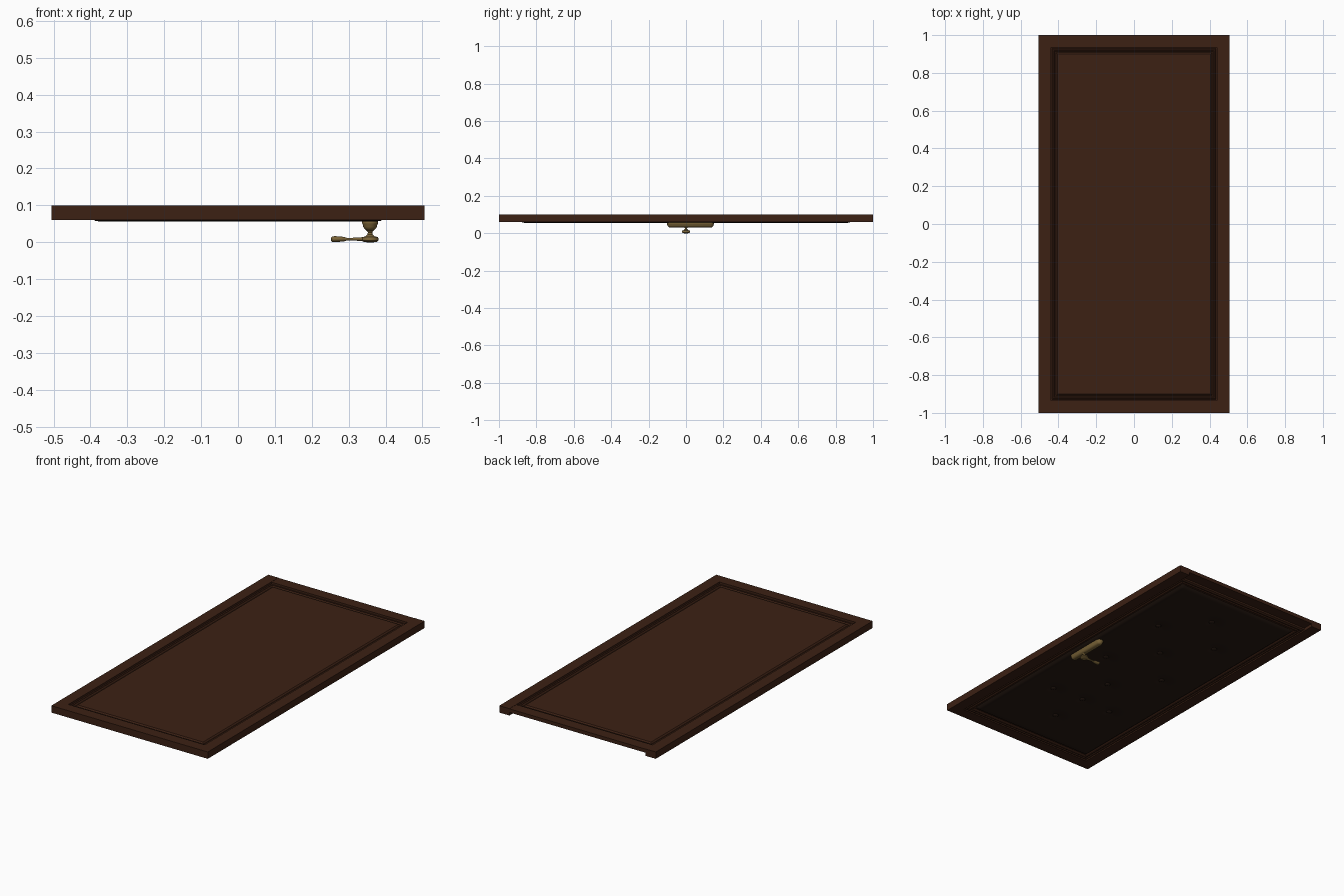
import bpy, bmesh, math
from mathutils import Vector

if "Cube" in bpy.data.objects:
    bpy.data.objects.remove(bpy.data.objects["Cube"])


def material(name, rgb):
    m = bpy.data.materials.new(name)
    m.diffuse_color = (*rgb, 1)
    m.use_nodes = True
    m.node_tree.nodes["Principled BSDF"].inputs["Base Color"].default_value = m.diffuse_color
    return m


WOOD = material("dark_wood", (0.045, 0.015, 0.007))
LEATHER = material("dark_leather", (0.02, 0.01, 0.006))
BRASS = material("brass", (0.2, 0.13, 0.04))


def finish(name, bm, mat, smooth=None):
    bmesh.ops.recalc_face_normals(bm, faces=bm.faces)
    me = bpy.data.meshes.new(name)
    bm.to_mesh(me)
    bm.free()
    me.materials.append(mat)
    ob = bpy.data.objects.new(name, me)
    bpy.context.collection.objects.link(ob)
    if smooth:
        bpy.ops.object.select_all(action='DESELECT')
        bpy.context.view_layer.objects.active = ob
        ob.select_set(True)
        bpy.ops.object.shade_smooth_by_angle(angle=math.radians(smooth))
    return ob


def box(name, lo, hi, mat):
    bm = bmesh.new()
    bmesh.ops.create_cube(bm, size=1)
    for v in bm.verts:
        v.co = Vector([(a + b) / 2 + c * (b - a) for a, b, c in zip(lo, hi, v.co)])
    return finish(name, bm, mat)


def loft(name, rings, mat, smooth=None):
    """Skin a list of closed point rings and cap both ends."""
    bm = bmesh.new()
    loops = [[bm.verts.new(p) for p in r] for r in rings]
    n = len(loops[0])
    for a, b in zip(loops, loops[1:]):
        for i in range(n):
            j = (i + 1) % n
            bm.faces.new((a[i], a[j], b[j], b[i]))
    bm.faces.new(loops[0])
    bm.faces.new(loops[-1])
    return finish(name, bm, mat, smooth)


def rect(inset, z):
    x, y = 0.505 - inset, 1 - inset
    return [(-x, -y, z), (x, -y, z), (x, y, z), (-x, y, z)]


def capsule(cx, cy, half, r, z):
    pts = []
    for k in range(20):
        a = 2 * math.pi * (k + 0.5) / 20
        pts.append((cx + r * math.cos(a),
                    cy + r * math.sin(a) + math.copysign(half, math.sin(a)), z))
    return pts


# frame: two stiles, a full-depth bottom rail and a rebated top rail
for side, s in (("left", -1), ("right", 1)):
    x0, x1 = sorted((s * 0.44, s * 0.505))
    box(side + "_stile", (x0, -1, 0.06), (x1, 1, 0.1), WOOD)
box("bottom_rail", (-0.44, -1, 0.06), (0.44, -0.935, 0.1), WOOD)
box("top_rail", (-0.44, 0.935, 0.078), (0.44, 1, 0.099), WOOD)

# panel with stepped mouldings on both faces
loft("moulded_panel", [rect(i, z) for i, z in (
    (0.105, 0.067), (0.10, 0.063), (0.09, 0.061), (0.083, 0.066), (0.075, 0.062),
    (0.064, 0.068), (0.064, 0.088), (0.07, 0.086), (0.075, 0.091),
    (0.082, 0.092), (0.088, 0.086), (0.093, 0.086), (0.1, 0.093))], WOOD)

# tufted leather pad on the underside
BUTTONS = [(x, y) for x in (-0.2, 0.2) for y in (-0.45, 0, 0.45)]
BUTTONS += [(0, y) for y in (-0.67, -0.44, -0.225, 0.225, 0.67)]
BUTTONS = [(x + 0.01, y + 0.01) for x, y in BUTTONS]
bm = bmesh.new()
bmesh.ops.create_grid(bm, x_segments=64, y_segments=140, size=1)
for v in bm.verts:
    x, y = v.co.x * 0.4, v.co.y * 0.89
    edge = min(1, min(0.4 - abs(x), 0.89 - abs(y)) / 0.03)
    z = 0.068 - 0.012 * math.sqrt(max(0, 1 - (1 - edge) ** 2))
    for bx, by in BUTTONS:
        z += 0.008 * math.exp(-((x - bx) ** 2 + (y - by) ** 2) / 0.0011)
    v.co = (x, y, z)
bmesh.ops.reverse_faces(bm, faces=bm.faces)
pad = finish("leather_pad", bm, LEATHER, 60)
if pad.data.polygons[0].normal.z > 0:
    pad.data.flip_normals()

# buttons
for n, (bx, by) in enumerate(BUTTONS):
    bm = bmesh.new()
    bmesh.ops.create_uvsphere(bm, u_segments=16, v_segments=8, radius=0.016)
    for v in bm.verts:
        v.co = (v.co.x + bx, v.co.y + by, v.co.z * 0.4 + 0.062)
    finish("button_%d" % n, bm, LEATHER, 60)

# handle back plate
HX = 0.358
loft("handle_plate", [capsule(HX, 0.024, 0.105, r, z) for r, z in (
    (0.02, 0.062), (0.022, 0.054), (0.022, 0.051), (0.02, 0.048), (0.019, 0.042),
    (0.015, 0.036), (0.009, 0.032))], BRASS, 40)

# neck and hub of the lever
loft("handle_neck", [capsule(HX, 0, 0, r, z) for r, z in (
    (0.012, 0.034), (0.006, 0.027), (0.007, 0.021), (0.013, 0.016), (0.021, 0.014),
    (0.023, 0.010), (0.023, 0.005), (0.018, 0.001), (0.01, 0))], BRASS, 40)

# lever bar, turned along x with a swollen grip
rings = []
for x, r in ((0.35, 0.008), (0.335, 0.007), (0.31, 0.005), (0.295, 0.005), (0.288, 0.008),
             (0.275, 0.010), (0.262, 0.011), (0.255, 0.010), (0.252, 0.005)):
    rings.append([(x, 1.3 * r * math.cos(a), 0.0085 + 0.75 * r * math.sin(a))
                  for a in (2 * math.pi * k / 14 for k in range(14))])
loft("handle_lever", rings, BRASS, 50)
